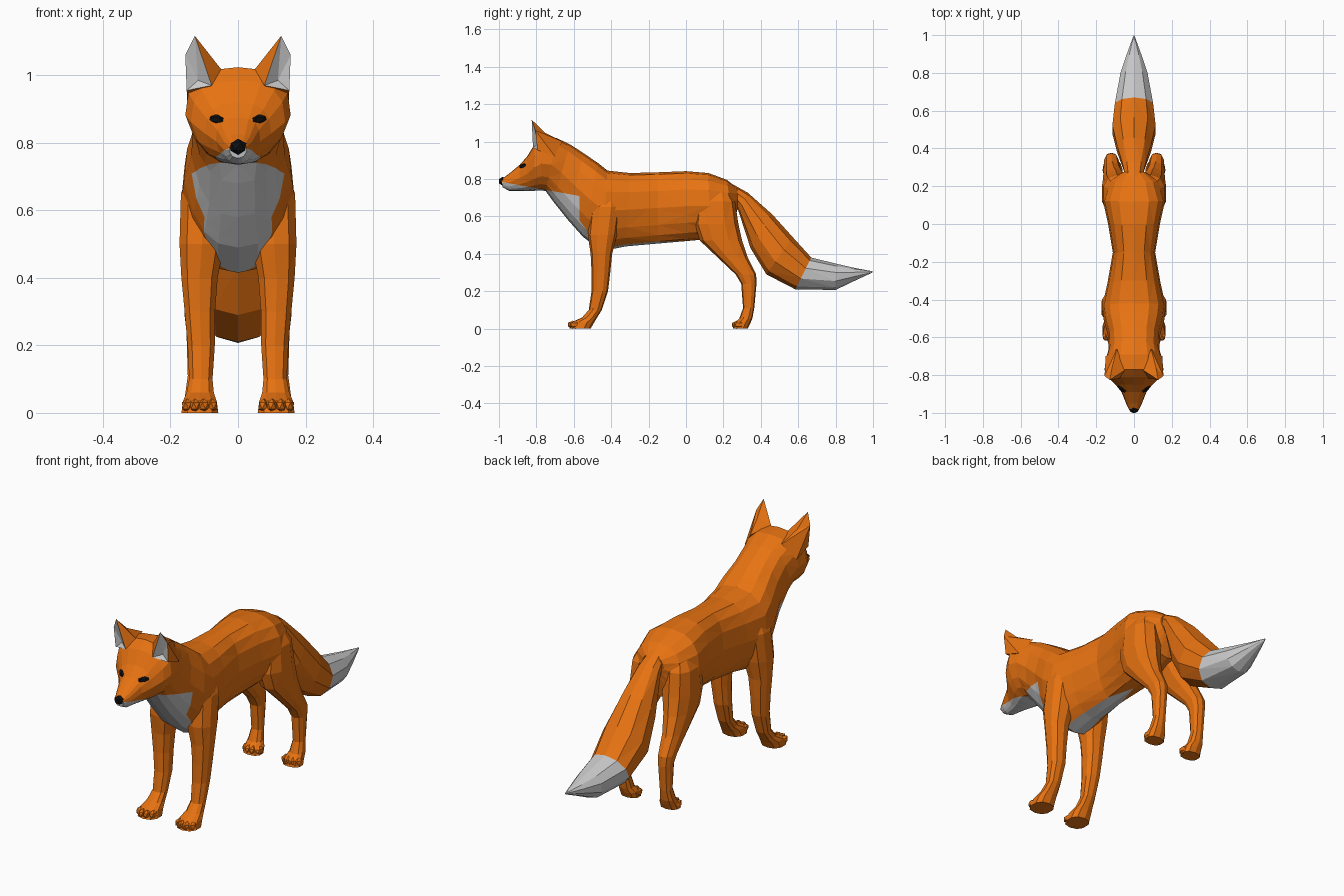
import bpy, bmesh
from math import cos, sin, pi, radians
from mathutils import Vector, Matrix

def mat(name, r, g, b):
    m = bpy.data.materials.new(name)
    m.diffuse_color = (r, g, b, 1)
    return m

MATS = [mat("orange_fur", 0.8, 0.17, 0.006), mat("pale_fur", 0.6, 0.6, 0.6), mat("black", 0.005, 0.005, 0.005)]

def finish(name, bm, paint, mirror=False):
    """Turn a bmesh into a flat shaded object; paint(face) gives the material index."""
    bmesh.ops.recalc_face_normals(bm, faces=bm.faces[:])
    bm.normal_update()
    for f in bm.faces:
        f.material_index = paint(f)
    me = bpy.data.meshes.new(name)
    bm.to_mesh(me)
    bm.free()
    for m in MATS:
        me.materials.append(m)
    ob = bpy.data.objects.new(name, me)
    bpy.context.collection.objects.link(ob)
    if mirror:
        ob.modifiers.new("mirror", 'MIRROR')
    return ob

def spow(v, e):
    return (abs(v) ** e) * (1 if v > 0 else -1)

def loft(name, sections, sides, paint, pinch=0.0, power=2.4, mirror=False, cuts=()):
    """Skin rings given as (y_top, z_top, y_bottom, z_bottom, half_width, x_centre)."""
    bm = bmesh.new()
    rings = []
    for yt, zt, yb, zb, w, xc in sections:
        mid = Vector((xc, (yt + yb) / 2, (zt + zb) / 2))
        up = Vector((0, (yt - yb) / 2, (zt - zb) / 2))
        ring = []
        for i in range(sides):
            a = pi / 2 + 2 * pi * i / sides
            c, s = spow(cos(a), 2 / power), spow(sin(a), 2 / power)
            c *= 1 - pinch * max(0, -s)
            ring.append(bm.verts.new(mid + up * s + Vector((w * c, 0, 0))))
        rings.append(ring)
    for a, b in zip(rings, rings[1:]):
        for i in range(sides):
            j = (i + 1) % sides
            bm.faces.new((a[i], a[j], b[j], b[i]))
    bm.faces.new(rings[0])
    bm.faces.new(rings[-1])
    for co, no in cuts:
        bmesh.ops.bisect_plane(bm, geom=bm.verts[:] + bm.edges[:] + bm.faces[:],
                               plane_co=co, plane_no=no)
    bmesh.ops.triangulate(bm, faces=bm.faces[:])
    return finish(name, bm, paint, mirror)

def blob(name, centre, radii, index, turn=(0, 0), mirror=False):
    """Low-poly ellipsoid, rolled about y then turned about z (degrees)."""
    bm = bmesh.new()
    m = (Matrix.Translation(centre) @ Matrix.Rotation(radians(turn[0]), 4, 'Z')
         @ Matrix.Rotation(radians(turn[1]), 4, 'Y') @ Matrix.Diagonal((*radii, 1)))
    bmesh.ops.create_icosphere(bm, subdivisions=1, radius=1, matrix=m)
    return finish(name, bm, lambda f: index, mirror)

# Body, neck and head in one skin, with pale muzzle, throat, chest and belly
def fur(f):
    c = f.calc_center_median()
    if c.y < -0.57 and c.z < 0.785 - 0.18 * (c.y + 0.99):
        return 1
    if c.z < 0.58 and 0.16 * (c.y + 0.57) + 0.12 * (c.z - 0.58) < 0:
        return 1
    return 1 if f.normal.z < -0.9 and c.y < -0.1 and c.z < 0.6 else 0

body = [(0.275, 0.75, 0.275, 0.64, 0.06), (0.22, 0.795, 0.25, 0.53, 0.13),
        (0.12, 0.832, 0.13, 0.48, 0.165), (0.0, 0.842, 0.0, 0.468, 0.137),
        (-0.15, 0.836, -0.15, 0.455, 0.112), (-0.30, 0.832, -0.32, 0.44, 0.14),
        (-0.42, 0.845, -0.45, 0.415, 0.168), (-0.47, 0.885, -0.55, 0.49, 0.16),
        (-0.55, 0.94, -0.63, 0.58, 0.138), (-0.62, 0.985, -0.71, 0.68, 0.135),
        (-0.69, 1.018, -0.75, 0.735, 0.15), (-0.77, 1.024, -0.775, 0.74, 0.156),
        (-0.81, 0.985, -0.81, 0.737, 0.14), (-0.85, 0.92, -0.85, 0.735, 0.098),
        (-0.89, 0.875, -0.89, 0.735, 0.066), (-0.95, 0.825, -0.945, 0.737, 0.043),
        (-0.987, 0.80, -0.98, 0.755, 0.026)]
loft("body_and_head", [s + (0,) for s in body], 16, fur, pinch=0.25, power=2.6,
     cuts=[((0, -0.99, 0.785), (0, 0.18, 1)), ((0, -0.57, 0), (0, 1, 0)),
           ((0, -0.57, 0.58), (0, 0.16, 0.12))])

# Bushy tail with a pale tip
tail = [(0.20, 0.80, 0.25, 0.70, 0.04), (0.33, 0.727, 0.28, 0.63, 0.062),
        (0.46, 0.612, 0.345, 0.43, 0.095), (0.57, 0.49, 0.43, 0.29, 0.12),
        (0.67, 0.38, 0.585, 0.21, 0.106), (0.80, 0.348, 0.80, 0.207, 0.075),
        (0.90, 0.325, 0.90, 0.255, 0.04), (0.997, 0.307, 0.997, 0.30, 0.003)]
tail = [(y0, z0, y1, z1, w, 0) for y0, z0, y1, z1, w in tail]
loft("tail", tail[:5], 10, lambda f: 0, power=2.1)
loft("tail_tip", tail[4:], 10, lambda f: 1, power=2.1)

# Legs: rows of (z, y_front, y_back, x_centre, half_width)
front = [(0.74, -0.45, -0.38, 0.10, 0.035), (0.65, -0.51, -0.35, 0.10, 0.072),
         (0.50, -0.525, -0.37, 0.107, 0.069), (0.40, -0.51, -0.395, 0.114, 0.056),
         (0.30, -0.505, -0.405, 0.113, 0.047), (0.20, -0.505, -0.417, 0.109, 0.042),
         (0.10, -0.52, -0.45, 0.11, 0.036), (0.06, -0.555, -0.475, 0.112, 0.042),
         (0.035, -0.61, -0.49, 0.113, 0.052), (0.0, -0.625, -0.51, 0.113, 0.057)]
hind = [(0.76, 0.12, 0.21, 0.09, 0.03), (0.68, 0.06, 0.262, 0.09, 0.075),
        (0.56, 0.045, 0.28, 0.095, 0.077), (0.47, 0.075, 0.30, 0.106, 0.062),
        (0.38, 0.17, 0.33, 0.115, 0.048), (0.29, 0.265, 0.375, 0.12, 0.040),
        (0.24, 0.295, 0.377, 0.12, 0.034), (0.11, 0.305, 0.365, 0.12, 0.030),
        (0.055, 0.285, 0.355, 0.12, 0.038), (0.03, 0.258, 0.345, 0.115, 0.047),
        (0.0, 0.25, 0.33, 0.115, 0.05)]
for name, rows, toe_y in (("front", front, -0.606), ("hind", hind, 0.272)):
    loft(name + "_legs", [(y1, z, y0, z, w, x) for z, y0, y1, x, w in rows], 10,
         lambda f: 0, mirror=True)
    for i, x in enumerate((0.076, 0.101, 0.127, 0.151)):
        y = toe_y + (0.014 if i in (0, 3) else 0)
        blob(f"{name}_toe_{i + 1}", (x, y, 0.021), (0.017, 0.03, 0.022), 0, mirror=True)

# Ears: hollow, pale inside, with an orange inner rim
points = {"tip": (0.128, -0.825, 1.117), "out": (0.152, -0.795, 0.955), "side": (0.156, -0.805, 1.06),
          "rim": (0.078, -0.818, 0.97), "in": (0.05, -0.775, 1.018), "mid": (0.118, -0.79, 0.985),
          "back": (0.09, -0.66, 1.0), "ridge": (0.115, -0.755, 1.048), "low": (0.15, -0.70, 0.92)}
bm = bmesh.new()
v = {k: bm.verts.new(p) for k, p in points.items()}
inner = []
for keys in ("tip side mid", "side out mid", "tip mid rim", "mid out rim", "tip rim in",
             "tip in ridge", "in back ridge", "tip ridge side", "ridge back side",
             "side back low", "side low out", "in rim back", "rim out low", "rim low back"):
    f = bm.faces.new([v[k] for k in keys.split()])
    if len(inner) < 4:
        inner.append(f)
finish("ears", bm, lambda f: 1 if f in inner else 0, mirror=True)

# Nose and slanted eyes
blob("nose", (0, -0.980, 0.788), (0.028, 0.0235, 0.024), 2)
blob("eyes", (0.064, -0.868, 0.869), (0.034, 0.014, 0.015), 2, turn=(48, -6), mirror=True)
